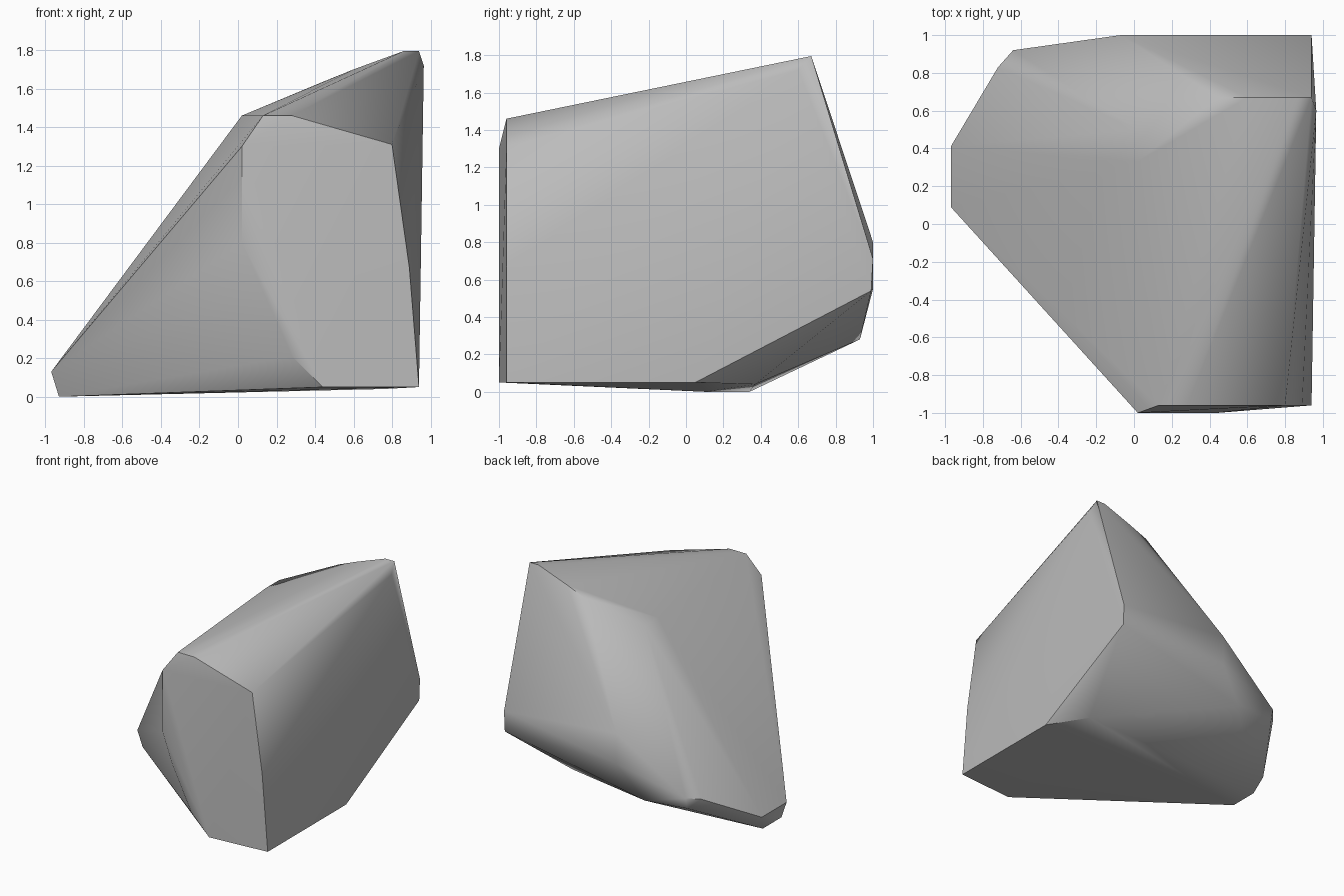
import bpy
import bmesh
import math

# Remove the default cube only
default_cube = bpy.data.objects.get("Cube")
if default_cube:
    bpy.data.objects.remove(default_cube, do_unlink=True)


def make_material(name, colour):
    """Plain single-colour material."""
    material = bpy.data.materials.new(name)
    material.use_nodes = True
    material.diffuse_color = colour
    shader = material.node_tree.nodes["Principled BSDF"]
    shader.inputs["Base Color"].default_value = colour
    shader.inputs["Roughness"].default_value = 0.9
    return material


def outline_at_y(y, profile):
    """Place an (x, z) outline on a plane facing front or back."""
    return [(x, y, z) for x, z in profile]


def outline_at_x(x, profile):
    """Place a (y, z) outline on a plane facing left or right."""
    return [(x, y, z) for y, z in profile]


# Front cut: the flat broken face, leaning back slightly on two sides
front_cut = outline_at_y(-1.0, [(0.02, 1.3), (0.02, 0.8), (0.11, 0.55),
                                (0.28, 0.21), (0.44, 0.05)])
front_rim = outline_at_y(-0.96, [(0.13, 1.46), (0.28, 1.46), (0.8, 1.31),
                                 (0.89, 0.67), (0.94, 0.05)])

# Top ridge rising to the peak, with the shoulder where the slope begins
peak_ridge = outline_at_y(0.67, [(0.44, 1.635), (0.6, 1.7),
                                 (0.86, 1.795), (0.94, 1.795)])
shoulder = outline_at_x(0.02, [(0.33, 1.46), (0.5, 1.46)])

# Steep side: its bulge under the peak, back edge and foot
steep_side = outline_at_x(0.94, [(1.0, 0.71), (0.99, 0.54), (0.05, 0.05)])
side_bulge = outline_at_x(0.965, [(0.6, 1.72)])

# Back corner and the chamfer beneath it
back_wall = outline_at_y(1.0, [(-0.07, 0.8), (-0.07, 0.55)])
back_corner = [(-0.64, 0.92, 0.39), (-0.72, 0.83, 0.37)]
under_chamfer = [(-0.64, 0.9, 0.3), (-0.28, 0.93, 0.28), (0.76, 0.37, 0.04)]

# Blunt toe at the low end
toe_rim = outline_at_x(-0.97, [(0.09, 0.13), (0.41, 0.13)])
toe_base = outline_at_x(-0.93, [(0.1, 0.0), (0.34, 0.0)])

# Wrap the outlines in one convex skin
corners = (front_cut + front_rim + peak_ridge + shoulder + steep_side
           + side_bulge + back_wall + back_corner + under_chamfer
           + toe_rim + toe_base)
bm = bmesh.new()
for corner in corners:
    bm.verts.new(corner)
hull = bmesh.ops.convex_hull(bm, input=bm.verts)
loose = {v for v in hull["geom_interior"] + hull["geom_unused"]
         if isinstance(v, bmesh.types.BMVert)}
bmesh.ops.delete(bm, geom=list(loose), context="VERTS")

# Merge triangles that lie on the same facet
bmesh.ops.dissolve_limit(bm, angle_limit=math.radians(2),
                         verts=bm.verts, edges=bm.edges)
bmesh.ops.recalc_face_normals(bm, faces=bm.faces)
mesh = bpy.data.meshes.new("rock")
bm.to_mesh(mesh)
bm.free()

rock = bpy.data.objects.new("rock", mesh)
bpy.context.collection.objects.link(rock)
mesh.materials.append(make_material("stone_grey", (0.5, 0.5, 0.5, 1.0)))

# Soft facets, crisp broken edges
bpy.ops.object.select_all(action="DESELECT")
rock.select_set(True)
bpy.context.view_layer.objects.active = rock
bpy.ops.object.shade_smooth_by_angle(angle=math.radians(45))
